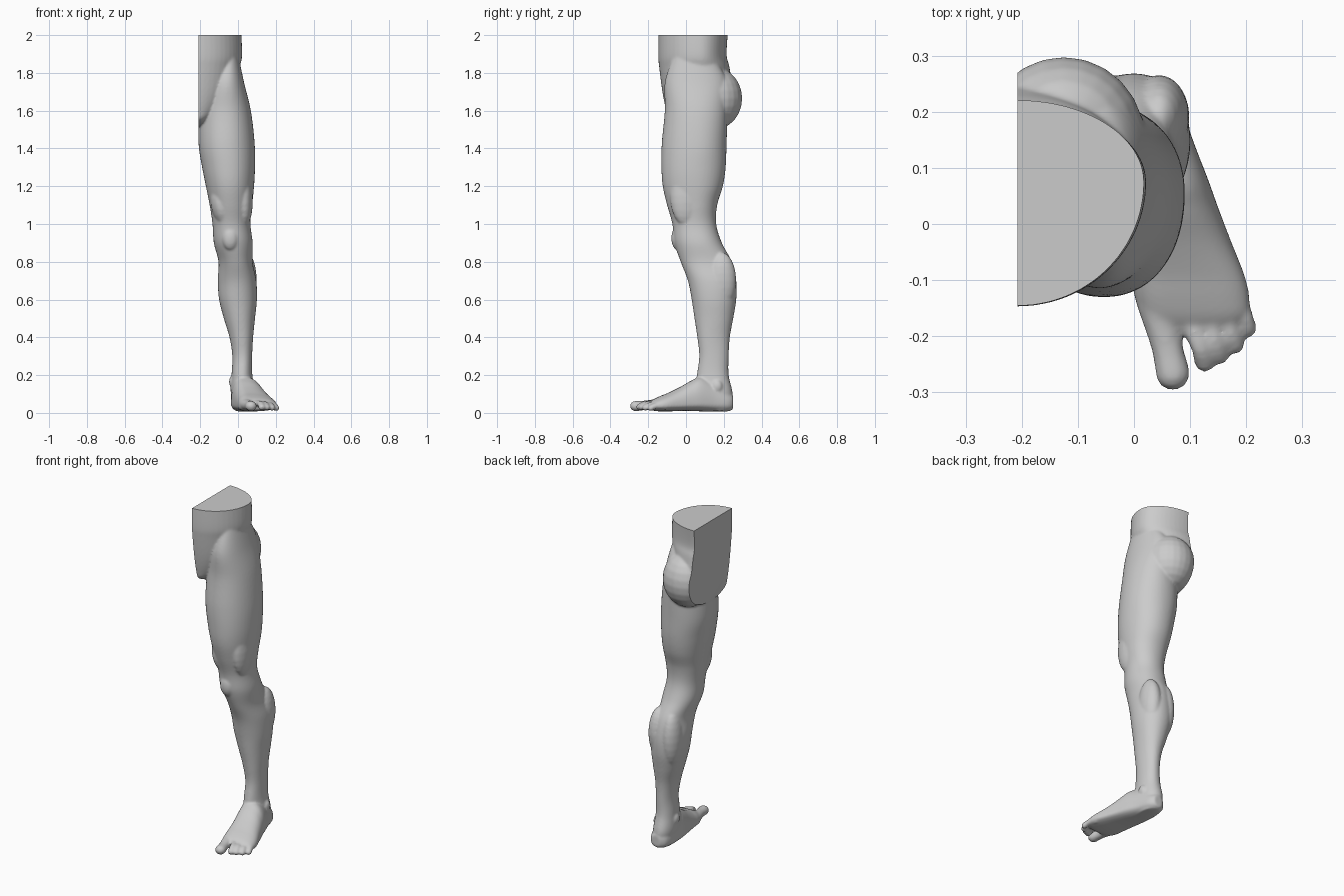
import bpy, bmesh, math
from mathutils import Vector, Matrix

bm = bmesh.new()
CUT_X = -0.208


def catmull(rows, steps):
    """Smoothly interpolate rows of section values."""
    out = []
    for i in range(len(rows) - 1):
        p = [rows[max(i - 1, 0)], rows[i], rows[i + 1], rows[min(i + 2, len(rows) - 1)]]
        for s in range(steps):
            t = s / steps
            out.append([0.5 * (2 * b + (c - a) * t + (2 * a - 5 * b + 4 * c - d) * t * t
                               + (3 * b - a - 3 * c + d) * t ** 3) for a, b, c, d in zip(*p)])
    out.append(list(rows[-1]))
    return out


def loft(rows, place, power=0.95, n=48, steps=6):
    """Rows: station, min u, max u, min v, max v, centre u, centre v."""
    rings = []
    for s, u0, u1, v0, v1, cu, cv in catmull(rows, steps):
        ring = []
        for k in range(n):
            a = 2 * math.pi * k / n
            c, d = math.cos(a), math.sin(a)
            u = cu + (u1 - cu if c > 0 else u0 - cu) * abs(c) ** power
            v = cv + (v1 - cv if d > 0 else v0 - cv) * abs(d) ** power
            ring.append(bm.verts.new(place(s, u, v)))
        rings.append(ring)
    faces = [bm.faces.new(rings[0][::-1]), bm.faces.new(rings[-1])]
    for r, q in zip(rings, rings[1:]):
        for k in range(n):
            j = (k + 1) % n
            faces.append(bm.faces.new((r[k], r[j], q[j], q[k])))
    bmesh.ops.recalc_face_normals(bm, faces=faces)


def blob(c, r, tilt=0.0, seg=24):
    m = (Matrix.Translation(c) @ Matrix.Rotation(tilt, 4, 'Y')
         @ Matrix.Diagonal((r[0], r[1], r[2], 1)))
    bmesh.ops.create_uvsphere(bm, u_segments=seg, v_segments=seg // 2, radius=1, matrix=m)


def toe(points):
    """Chain of spheres along (x, y, z, radius) points."""
    for x, y, z, r in catmull(points, 9):
        blob((x, y, z), (r, r, r * 0.9), seg=16)


def upright(s, u, v):
    return (u, v, s)


def lengthwise(s, u, v):
    return (u, s, v)


# Pelvis: full width, later cut on the body's middle plane
pelvis = [(2.05, .015, -.145, .225), (1.9, .022, -.147, .215), (1.83, .010, -.142, .23),
          (1.7, -.02, -.125, .25), (1.6, -.08, -.105, .24), (1.55, -.14, -.085, .20),
          (1.52, -.175, -.02, .14)]
loft([(z, 2 * CUT_X - xr, xr, yf, yb, CUT_X, .075) for z, xr, yf, yb in pelvis], upright, 1.0)

# Thigh, knee, calf, ankle and heel
loft([(1.88, -.12, .005, -.07, .15, -.05, .05),
      (1.75, -.16, .032, -.112, .22, -.06, .05),
      (1.6, -.20, .068, -.112, .22, -.06, .06),
      (1.43, -.209, .088, -.128, .215, -.06, .06),
      (1.3, -.19, .09, -.13, .21, -.05, .05),
      (1.2, -.17, .085, -.123, .195, -.045, .05),
      (1.1, -.15, .075, -.10, .165, -.04, .05),
      (1.0, -.135, .066, -.072, .16, -.035, .05),
      (.9, -.128, .078, -.062, .19, -.03, .07),
      (.8, -.103, .077, -.028, .243, -.01, .10),
      (.7, -.107, .097, .01, .266, 0, .14),
      (.6, -.10, .10, .03, .266, 0, .15),
      (.5, -.075, .09, .045, .25, .01, .15),
      (.4, -.045, .08, .06, .232, .02, .14),
      (.3, -.03, .075, .07, .226, .025, .145),
      (.2, -.034, .076, .058, .226, .022, .15),
      (.1, -.038, .088, .05, .247, .02, .15),
      (.01, -.015, .08, .07, .235, .03, .15)], upright)

# Foot, from heel to toe roots
loft([(.25, .005, .06, .02, .09, .03, .05),
      (.22, -.025, .082, .008, .11, .025, .05),
      (.15, -.036, .105, .006, .16, .025, .05),
      (.08, -.036, .132, .008, .19, .03, .05),
      (.03, -.028, .15, .010, .172, .035, .045),
      (-.03, -.016, .173, .010, .138, .045, .04),
      (-.09, -.005, .197, .008, .108, .055, .038),
      (-.13, .001, .206, .008, .092, .06, .036),
      (-.165, .014, .202, .010, .076, .07, .036),
      (-.19, .04, .17, .018, .058, .09, .036)], lengthwise, 0.85)

# Toes
toe([(.04, -.14, .045, .036), (.058, -.215, .040, .029), (.069, -.266, .036, .031)])
toe([(.09, -.15, .045, .022), (.116, -.215, .050, .017), (.126, -.246, .031, .019)])
toe([(.12, -.14, .043, .021), (.143, -.206, .047, .016), (.152, -.234, .029, .018)])
toe([(.15, -.13, .040, .020), (.170, -.190, .042, .016), (.180, -.215, .027, .018)])
toe([(.178, -.11, .035, .021), (.194, -.162, .036, .018), (.202, -.186, .025, .018)])

# Muscle and bone forms
blob((-.125, .15, 1.665), (.145, .148, .165))            # buttock
blob((-.04, -.042, .925), (.045, .036, .065))            # kneecap
blob((-.09, -.015, 1.11), (.055, .075, .12), -.15)       # inner thigh muscle
blob((.03, .0, 1.15), (.048, .085, .16), -.05)           # outer thigh muscle
blob((-.045, .19, .68), (.058, .077, .17))               # inner calf
blob((.045, .19, .70), (.054, .076, .15))                # outer calf
blob((.074, .165, .14), (.022, .03, .035))               # outer ankle bone
blob((-.026, .14, .165), (.022, .03, .035))              # inner ankle bone

raw = bpy.data.meshes.new("leg_raw")
bm.to_mesh(raw)
bm.free()
leg = bpy.data.objects.new("leg", raw)
bpy.context.collection.objects.link(leg)

# Fuse all forms into one smooth skin
fuse = leg.modifiers.new("fuse", 'REMESH')
fuse.mode = 'VOXEL'
fuse.voxel_size = 0.006
soft = leg.modifiers.new("soften", 'SMOOTH')
soft.factor = 0.5
soft.iterations = 10
deps = bpy.context.evaluated_depsgraph_get()
skin = bpy.data.meshes.new_from_object(leg.evaluated_get(deps))
leg.modifiers.clear()
leg.data = skin

# Flat cuts at the waist and the middle plane
bm = bmesh.new()
bm.from_mesh(skin)
for co, no in (((0, 0, 2), (0, 0, 1)), ((CUT_X, 0, 0), (-1, 0, 0))):
    bmesh.ops.bisect_plane(bm, geom=bm.verts[:] + bm.edges[:] + bm.faces[:],
                           plane_co=co, plane_no=no, clear_outer=True)
    rim = [e for e in bm.edges if e.is_boundary]
    bmesh.ops.triangle_fill(bm, edges=rim, use_beauty=True, normal=Vector(no))
bmesh.ops.recalc_face_normals(bm, faces=bm.faces[:])
bm.to_mesh(skin)
bm.free()

bpy.context.view_layer.objects.active = leg
leg.select_set(True)
bpy.ops.object.shade_smooth_by_angle(angle=math.radians(40))
